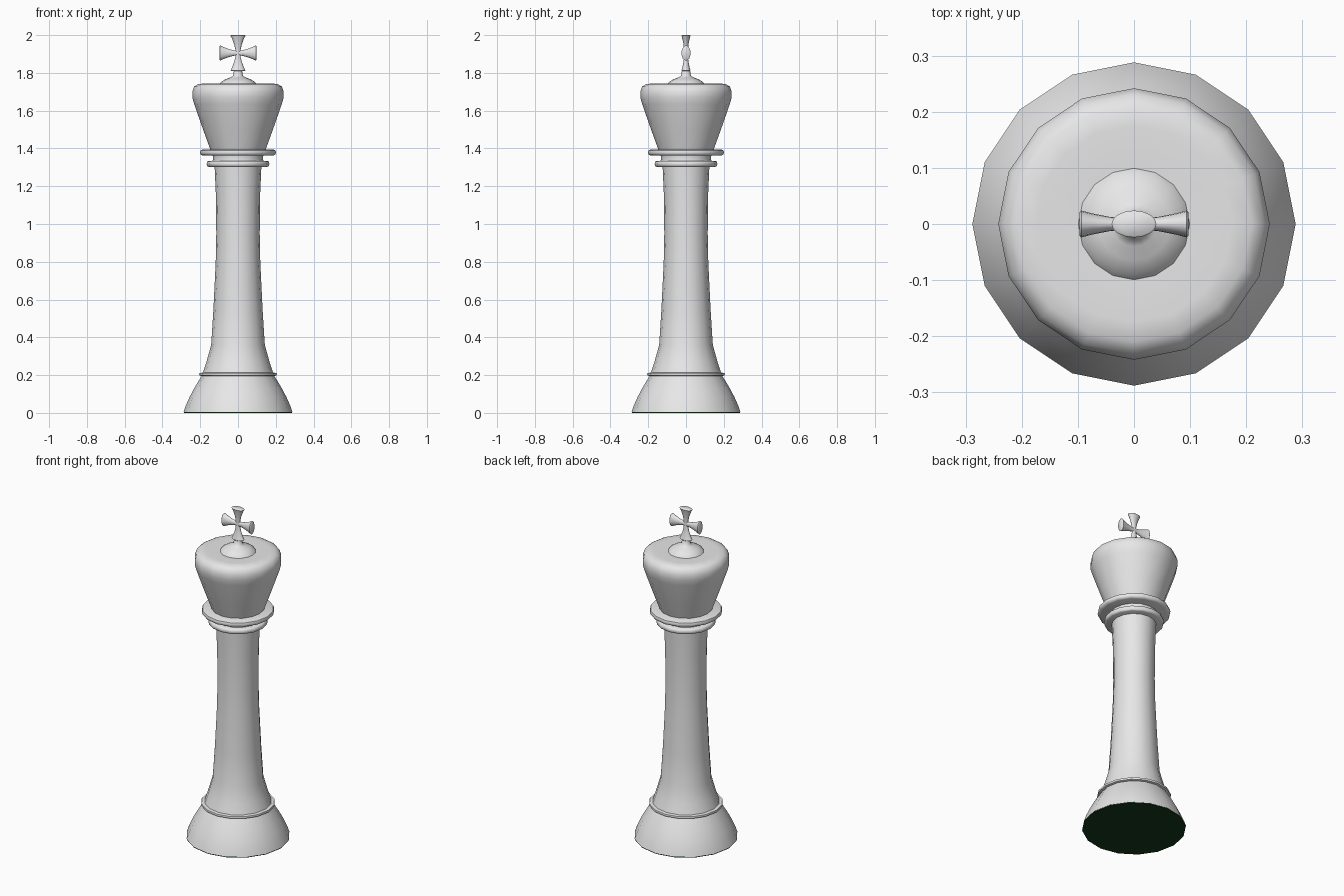
import bpy, bmesh, math

if "Cube" in bpy.data.objects:
    bpy.data.objects.remove(bpy.data.objects["Cube"])

SIDES = 16


def material(name, rgb):
    m = bpy.data.materials.new(name)
    m.diffuse_color = (*rgb, 1)
    m.use_nodes = True
    m.node_tree.nodes["Principled BSDF"].inputs["Base Color"].default_value = m.diffuse_color
    return m


IVORY = material("pale_grey", (0.8, 0.8, 0.8))
FELT = material("dark_green_felt", (0.008, 0.04, 0.012))


def finish(bm, name, mat, angle=50):
    bmesh.ops.recalc_face_normals(bm, faces=bm.faces)
    me = bpy.data.meshes.new(name)
    bm.to_mesh(me)
    bm.free()
    me.materials.append(mat)
    ob = bpy.data.objects.new(name, me)
    bpy.context.collection.objects.link(ob)
    bpy.ops.object.select_all(action='DESELECT')
    ob.select_set(True)
    bpy.context.view_layer.objects.active = ob
    bpy.ops.object.shade_smooth_by_angle(angle=math.radians(angle))
    return ob


def add_loft(bm, rings, place, sides=SIDES):
    """rings are (half width a, half width b, height); place maps to world."""
    loops = []
    for a, b, h in rings:
        loops.append([bm.verts.new(place(a * math.cos(2 * math.pi * i / sides),
                                         b * math.sin(2 * math.pi * i / sides), h))
                      for i in range(sides)])
    for lo, hi in zip(loops, loops[1:]):
        for i in range(sides):
            j = (i + 1) % sides
            bm.faces.new((lo[i], lo[j], hi[j], hi[i]))
    bm.faces.new(loops[0][::-1])
    bm.faces.new(loops[-1])


def lathe(name, profile, mat=IVORY):
    bm = bmesh.new()
    add_loft(bm, [(r, r, z) for r, z in profile], lambda x, y, z: (x, y, z))
    return finish(bm, name, mat)


# felt pad under the base
lathe("felt_pad", [(0.287, 0), (0.287, 0.005)], FELT)
# flared foot and its thin ring
lathe("base", [(0.288, 0.005), (0.276, 0.04), (0.256, 0.085), (0.232, 0.13),
               (0.208, 0.17), (0.190, 0.198)])
lathe("base_ring", [(0.196, 0.196), (0.204, 0.199), (0.206, 0.205),
                    (0.204, 0.211), (0.185, 0.214)])
# tall column
lathe("column", [(0.187, 0.21), (0.167, 0.27), (0.142, 0.36), (0.130, 0.55),
                 (0.118, 0.8), (0.115, 0.95), (0.117, 1.15), (0.124, 1.31)])
# two collars with a short neck between
lathe("lower_collar", [(0.155, 1.302), (0.163, 1.306), (0.166, 1.318),
                       (0.163, 1.330), (0.155, 1.334)])
lathe("neck", [(0.135, 1.33), (0.132, 1.35), (0.135, 1.37)])
lathe("upper_collar", [(0.185, 1.362), (0.198, 1.367), (0.202, 1.378),
                       (0.198, 1.390), (0.185, 1.395)])
# flared head with rounded rim
lathe("head", [(0.145, 1.39), (0.185, 1.50), (0.232, 1.635), (0.242, 1.67),
               (0.242, 1.70), (0.232, 1.728), (0.210, 1.741), (0.175, 1.744),
               (0.085, 1.738)])
# small dome with stem
lathe("dome", [(0.100, 1.738), (0.090, 1.752), (0.065, 1.767), (0.040, 1.776),
               (0.026, 1.785), (0.022, 1.81)])

# cross: four oval flared arms meeting in the centre
CZ = 1.905
bm = bmesh.new()
for k in range(4):
    c, s = round(math.cos(k * math.pi / 2)), round(math.sin(k * math.pi / 2))
    tip = 0.095 if k % 2 else 0.097
    arm = [(0.013, 0.010, 0.0), (0.014, 0.010, 0.02), (0.020, 0.013, 0.045),
           (0.031, 0.019, 0.075), (0.040, 0.024, tip - 0.003), (0.036, 0.021, tip)]
    add_loft(bm, arm, lambda a, b, h: (h * c - a * s, b, CZ + h * s + a * c))
finish(bm, "cross", IVORY)
